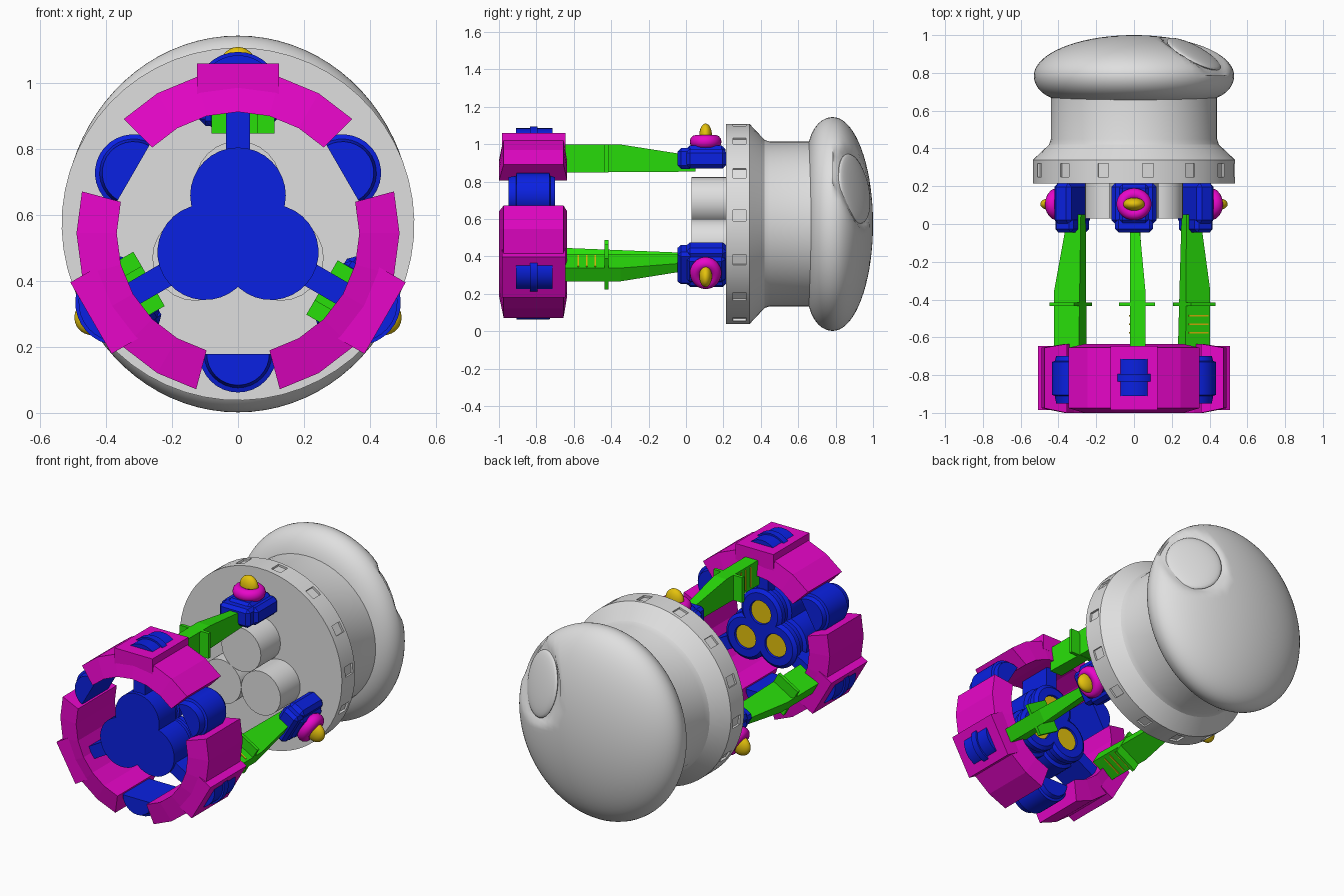
import bpy, bmesh
from math import sin, cos, pi, radians
from mathutils import Matrix, Vector

if "Cube" in bpy.data.objects:
    bpy.data.objects.remove(bpy.data.objects["Cube"])

AXIS = Matrix.Translation((0, 0, 0.573))    # axis of the head and flange
FRONT = Matrix.Translation((0, 0, 0.545))   # slightly lower axis of the front parts


def material(name, rgb):
    m = bpy.data.materials.new(name)
    m.use_nodes = True
    m.diffuse_color = (*rgb, 1)
    m.node_tree.nodes["Principled BSDF"].inputs["Base Color"].default_value = (*rgb, 1)
    return m


GREY = material("light_grey", (0.74, 0.74, 0.74))
BLUE = material("blue", (0.003, 0.015, 0.76))
MAGENTA = material("magenta", (0.88, 0.002, 0.64))
GREEN = material("green", (0.022, 0.74, 0.003))
GOLD = material("gold", (0.78, 0.54, 0.004))


def around(deg, axis=FRONT):
    """Frame whose local z points outward at an angle clockwise from the top."""
    return axis @ Matrix.Rotation(radians(deg), 4, 'Y')


def finish(name, bm, mat, matrix=AXIS, smooth=None):
    bmesh.ops.recalc_face_normals(bm, faces=bm.faces)
    bm.transform(matrix)
    me = bpy.data.meshes.new(name)
    bm.to_mesh(me)
    bm.free()
    me.materials.append(mat)
    ob = bpy.data.objects.new(name, me)
    bpy.context.collection.objects.link(ob)
    if smooth:
        bpy.ops.object.select_all(action='DESELECT')
        ob.select_set(True)
        bpy.context.view_layer.objects.active = ob
        bpy.ops.object.shade_smooth_by_angle(angle=radians(smooth))


def lathe(profile, steps=32, span=360, loop=False):
    """Turn (y, r) points about the y axis; a part span is centred on the top."""
    bm = bmesh.new()
    full = span == 360
    count = steps if full else steps + 1
    rings = []
    for i in range(count):
        a = radians(-span / 2 + span * i / steps)
        rings.append([bm.verts.new((r * sin(a), y, r * cos(a))) for y, r in profile])
    n = len(profile)
    for i in range(steps):
        a, b = rings[i], rings[(i + 1) % count]
        for j in range(n if loop else n - 1):
            k = (j + 1) % n
            bm.faces.new((a[j], a[k], b[k], b[j]))
    if not full:
        bm.faces.new(rings[0])
        bm.faces.new(rings[-1])
    bmesh.ops.remove_doubles(bm, verts=bm.verts, dist=1e-5)
    return bm


def box(x0, x1, y0, y1, z0, z1, bevel=0):
    bm = bmesh.new()
    bmesh.ops.create_cube(bm, size=1)
    bm.transform(Matrix.Translation(((x0 + x1) / 2, (y0 + y1) / 2, (z0 + z1) / 2))
                 @ Matrix.Diagonal((x1 - x0, y1 - y0, z1 - z0, 1)))
    if bevel:
        bmesh.ops.bevel(bm, geom=bm.edges[:], offset=bevel, segments=1, affect='EDGES')
    return bm


def ellipsoid(centre, radii, turn=Matrix()):
    bm = bmesh.new()
    bmesh.ops.create_uvsphere(bm, u_segments=32, v_segments=16, radius=1)
    bm.transform(Matrix.Translation(centre) @ turn @ Matrix.Diagonal((*radii, 1)))
    return bm


def half_pod(name, profile, frame):
    """Outer half of a turned pod whose axis lies along y."""
    pod = lathe(profile, 32)
    bmesh.ops.bisect_plane(pod, geom=pod.verts[:] + pod.edges[:] + pod.faces[:],
                           plane_co=(0, 0, 0), plane_no=(0, 0, 1), clear_inner=True)
    bmesh.ops.holes_fill(pod, edges=[e for e in pod.edges if e.is_boundary])
    finish(name, pod, BLUE, frame, smooth=25)


# Flange with sunken rim windows, and neck
flange = lathe([(0.215, 0), (0.215, 0.535), (0.25, 0.535), (0.32, 0.535), (0.34, 0.535),
                (0.42, 0.45), (0.45, 0.44), (0.72, 0.44), (0.72, 0)], 56)
bmesh.ops.recalc_face_normals(flange, faces=flange.faces)
rim = [f for f in flange.faces if abs(f.calc_center_median().y - 0.285) < 0.01
       and f.calc_center_median().length > 0.5]
sunken = bmesh.ops.extrude_discrete_faces(flange, faces=rim[::4])["faces"]
for f in sunken:
    bmesh.ops.translate(flange, verts=f.verts, vec=f.normal * -0.012)
finish("flange_and_neck", flange, GREY, around(4.8, AXIS), smooth=25)

# Domed head: tight curve toward the neck, long curve at the back
profile = []
for i in range(37):
    t = -pi / 2 + pi * i / 36
    c = max(cos(t), 0)
    if t < 0:
        profile.append((0.785 + 0.15 * sin(t), 0.53 * c ** 0.4))
    else:
        profile.append((0.785 + 0.215 * sin(t), 0.53 * c))
head = lathe(profile, 80)
head.transform(Matrix.Diagonal((1, 1, 1.078, 1)))
eye = Vector((0.33, 0.925, 0.195))
outward = Vector((0.46, 0.86, 0.2)).normalized()
for v in head.verts:
    d = ((v.co.x - eye.x) / 0.16) ** 2 + ((v.co.z - eye.z) / 0.2) ** 2
    if v.co.y > 0.79 and d < 1.3:
        v.co -= outward * 0.03 * min(1, (1.3 - d) / 0.5)
finish("head", head, GREY, smooth=60)
finish("eye_lens", ellipsoid(eye - outward * 0.03, (0.16, 0.19, 0.028),
                             outward.to_track_quat('Z', 'Y').to_matrix().to_4x4()),
       GREY, smooth=60)

for k in range(3):
    M = around(120 * k)

    # Rear nozzles on the flange and front tubes with gold ends
    finish("rear_nozzle", lathe([(0.03, 0), (0.03, 0.13), (0.22, 0.13), (0.22, 0)], 24),
           GREY, M @ Matrix.Translation((0, 0, 0.15)), smooth=30)
    tube_frame = M @ Matrix.Translation((0, 0, 0.115))
    finish("front_tube", lathe([(-0.95, 0), (-0.95, 0.145), (-0.79, 0.145), (-0.78, 0.125),
                                (-0.75, 0.125), (-0.745, 0.135), (-0.715, 0.135),
                                (-0.7, 0.115), (-0.7, 0.07), (-0.715, 0.068), (-0.715, 0)], 32),
           BLUE, tube_frame, smooth=25)
    finish("tube_end", lathe([(-0.72, 0.067), (-0.711, 0.067), (-0.711, 0)], 32),
           GOLD, tube_frame)
    finish("spoke", box(-0.037, 0.037, -0.93, -0.72, 0.2, 0.39), BLUE, M)

    # Ring segment with raised block, and the pod showing through it
    finish("ring_segment", lathe([(-1, 0.368), (-0.975, 0.49), (-0.655, 0.49),
                                  (-0.635, 0.368)], 6, 90, True), MAGENTA, M)
    finish("ring_block", box(-0.125, 0.125, -0.985, -0.645, 0.42, 0.515), MAGENTA, M)
    half_pod("block_pod", [(-0.91, 0), (-0.91, 0.12), (-0.835, 0.12), (-0.835, 0.13),
                           (-0.795, 0.13), (-0.795, 0.12), (-0.715, 0.12), (-0.715, 0)],
             M @ Matrix.Translation((0, 0, 0.42)))

    # Half-round pod in the gap between ring segments
    half_pod("gap_pod", [(-0.95, 0), (-0.95, 0.095), (-0.91, 0.103), (-0.905, 0.117),
                         (-0.73, 0.117), (-0.725, 0.103), (-0.7, 0.095), (-0.7, 0)],
             around(60 + 120 * k) @ Matrix.Translation((0, 0, 0.366)))

    # Tapered arm with cross fin and painted stripes
    arm = bmesh.new()
    side = [(-0.66, 0.303), (-0.66, 0.453), (-0.35, 0.453), (-0.03, 0.403),
            (0.05, 0.403), (0.05, 0.308)]
    near, far = [], []
    for y, z in side:
        near.append(arm.verts.new((-0.022, y, z)))
        far.append(arm.verts.new((0.03 if y > -0.2 else 0.06, y, z)))
    arm.faces.new(near)
    arm.faces.new(far)
    for i in range(len(side)):
        j = (i + 1) % len(side)
        arm.faces.new((near[i], near[j], far[j], far[i]))
    finish("arm", arm, GREEN, M)
    finish("arm_fin", box(-0.08, 0.11, -0.435, -0.415, 0.303, 0.453), GREEN, M)
    for y in (-0.575, -0.53, -0.485):
        finish("arm_stripe", box(-0.026, -0.02, y - 0.004, y + 0.004, 0.32, 0.44), GOLD, M)

    # Mounting bracket with magenta collar and gold knob
    finish("bracket", box(-0.12, 0.12, 0.0, 0.218, 0.325, 0.43, 0.022), BLUE, M)
    finish("bracket_front", box(-0.1, 0.1, -0.045, 0.04, 0.323, 0.433, 0.018), BLUE, M)
    finish("bracket_top", box(-0.08, 0.08, 0.0, 0.21, 0.38, 0.448, 0.02), BLUE, M)
    collar = bmesh.new()
    ring, tube = 28, 12
    grid = [[collar.verts.new(((0.06 + 0.033 * cos(b)) * cos(a),
                               0.105 + (0.052 + 0.033 * cos(b)) * sin(a),
                               0.468 + 0.036 * sin(b)))
             for b in (2 * pi * j / tube for j in range(tube))]
            for a in (2 * pi * i / ring for i in range(ring))]
    for i in range(ring):
        for j in range(tube):
            p, q = grid[i], grid[(i + 1) % ring]
            n = (j + 1) % tube
            collar.faces.new((p[j], q[j], q[n], p[n]))
    finish("collar", collar, MAGENTA, M, smooth=60)
    finish("knob", ellipsoid((0, 0.105, 0.502), (0.057, 0.034, 0.063)), GOLD, M, smooth=60)
